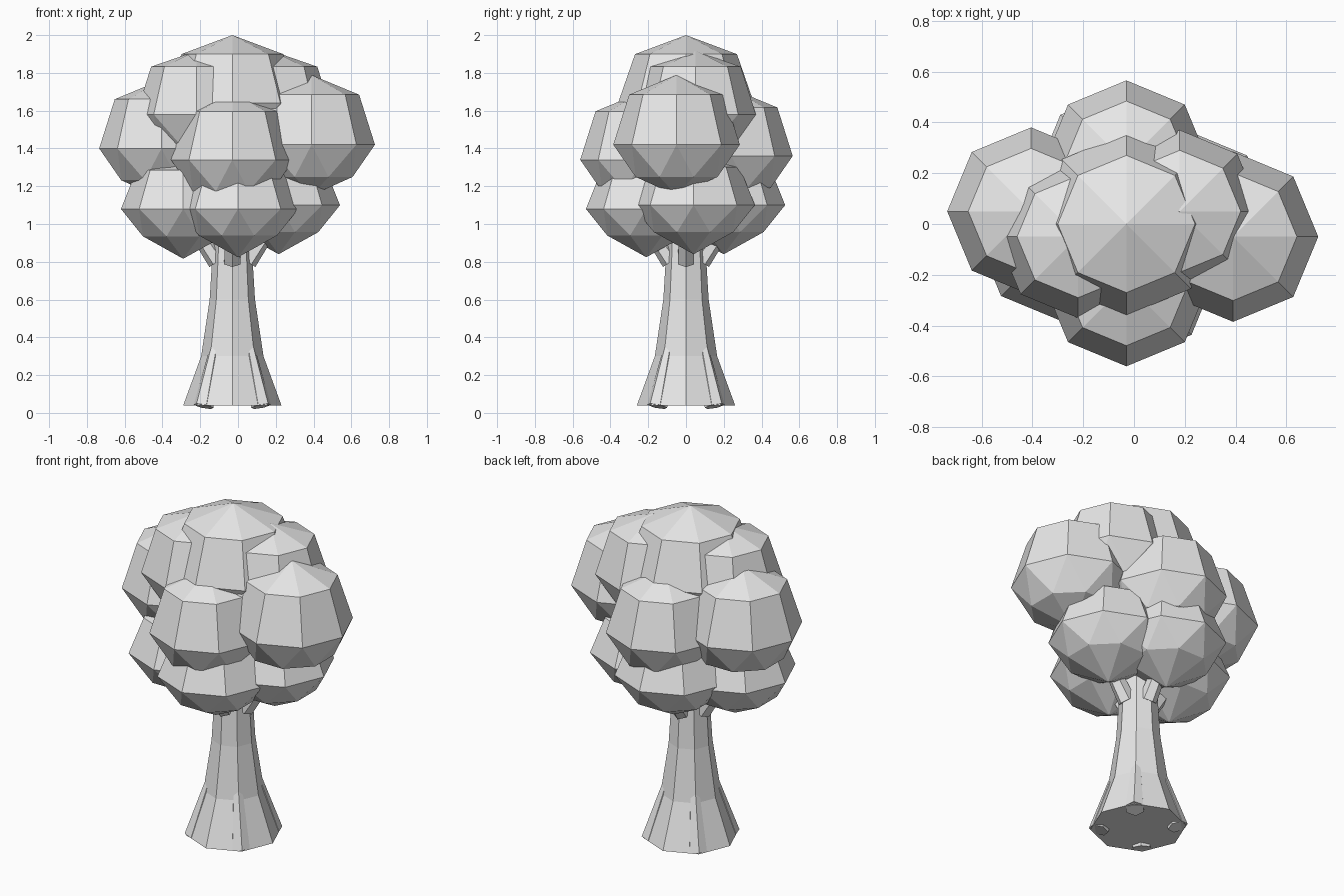
import bpy, bmesh, math
from mathutils import Vector

cube = bpy.data.objects.get("Cube")
if cube:
    bpy.data.objects.remove(cube, do_unlink=True)

grey = bpy.data.materials.new("light_grey")
grey.use_nodes = True
color = (0.8, 0.8, 0.8, 1)
grey.diffuse_color = color
grey.node_tree.nodes["Principled BSDF"].inputs["Base Color"].default_value = color

SIDES = 8
TRUNK_X = -0.03


def make_object(name, bm):
    bmesh.ops.recalc_face_normals(bm, faces=bm.faces[:])
    mesh = bpy.data.meshes.new(name)
    bm.to_mesh(mesh)
    bm.free()
    mesh.materials.append(grey)
    obj = bpy.data.objects.new(name, mesh)
    bpy.context.collection.objects.link(obj)
    return obj


def ring(bm, radius, z, turn=0.0, center=(0, 0)):
    step = math.tau / SIDES
    return [bm.verts.new((center[0] + radius * math.cos((i + turn) * step),
                          center[1] + radius * math.sin((i + turn) * step), z))
            for i in range(SIDES)]


# Faceted leaf clump: domed top, widest ring, half-turned lower ring, low point
def leaf_clump(name, center, radius, profile):
    top_ring, top, low_ring, low = profile
    bm = bmesh.new()
    bm.verts.new((0, 0, top))
    ring(bm, 0.75, top_ring)
    ring(bm, 1, 0)
    ring(bm, 0.70, low_ring, 0.5)
    bm.verts.new((0, 0, low))
    bmesh.ops.convex_hull(bm, input=bm.verts[:])
    for v in bm.verts:
        v.co = v.co * radius + Vector(center)
    make_object(name, bm)


# Tapered stick between two points, used for roots and branches
def stick(name, start, end, r_start, r_end, sides=6):
    a, b = Vector(start), Vector(end)
    bm = bmesh.new()
    bmesh.ops.create_cone(bm, cap_ends=True, segments=sides,
                          radius1=r_start, radius2=r_end, depth=(b - a).length)
    turn = (b - a).to_track_quat('Z', 'Y')
    for v in bm.verts:
        v.co = turn @ v.co + (a + b) / 2
    make_object(name, bm)


# Leaf crown
tall = (0.79, 1.10, -0.51, -0.80)
squat = (0.62, 0.82, -0.44, -0.80)
clumps = [
    ("crown_top", (-0.03, 0, 1.64), 0.36, (0.72, 1.0, -0.5, -0.8)),
    ("crown_front", (-0.03, -0.235, 1.34), 0.325, tall),
    ("crown_back", (-0.03, 0.24, 1.36), 0.325, tall),
    ("crown_left", (0.39, -0.05, 1.42), 0.335, tall),
    ("crown_right", (-0.405, 0.05, 1.40), 0.33, tall),
    ("upper_left", (0.18, 0.05, 1.58), 0.32, (0.79, 1.05, -0.5, -0.8)),
    ("upper_right", (-0.22, -0.05, 1.58), 0.32, (0.79, 1.05, -0.5, -0.8)),
    ("lower_left", (0.215, 0.04, 1.10), 0.325, squat),
    ("lower_right", (-0.29, -0.05, 1.08), 0.33, squat),
    ("lower_front", (0, -0.21, 1.08), 0.32, squat),
    ("lower_back", (-0.06, 0.20, 1.10), 0.325, squat),
]
for name, center, radius, profile in clumps:
    leaf_clump("leaf_" + name, center, radius, profile)

# Flared trunk
bm = bmesh.new()
levels = [(0.26, 0.04), (0.165, 0.30), (0.12, 0.60), (0.105, 0.85), (0.09, 1.2)]
rings = [ring(bm, r, z, center=(TRUNK_X, 0)) for r, z in levels]
for lower, upper in zip(rings, rings[1:]):
    for i in range(SIDES):
        j = (i + 1) % SIDES
        bm.faces.new((lower[i], lower[j], upper[j], upper[i]))
bm.faces.new(rings[0][::-1])
bm.faces.new(rings[-1])
make_object("trunk", bm)

# Roots on the diagonals, branches on the main directions
for i in range(4):
    a = math.tau * (i + 0.5) / 4
    dx, dy = math.cos(a), math.sin(a)
    stick(f"root_{i + 1}",
          (TRUNK_X + 0.215 * dx, 0.215 * dy, 0.035),
          (TRUNK_X + 0.12 * dx, 0.12 * dy, 0.38), 0.055, 0.025)
    a = math.tau * i / 4
    dx, dy = math.cos(a), math.sin(a)
    stick(f"branch_{i + 1}",
          (TRUNK_X + 0.08 * dx, 0.08 * dy, 0.80),
          (TRUNK_X + 0.28 * dx, 0.28 * dy, 1.10), 0.05, 0.035)
